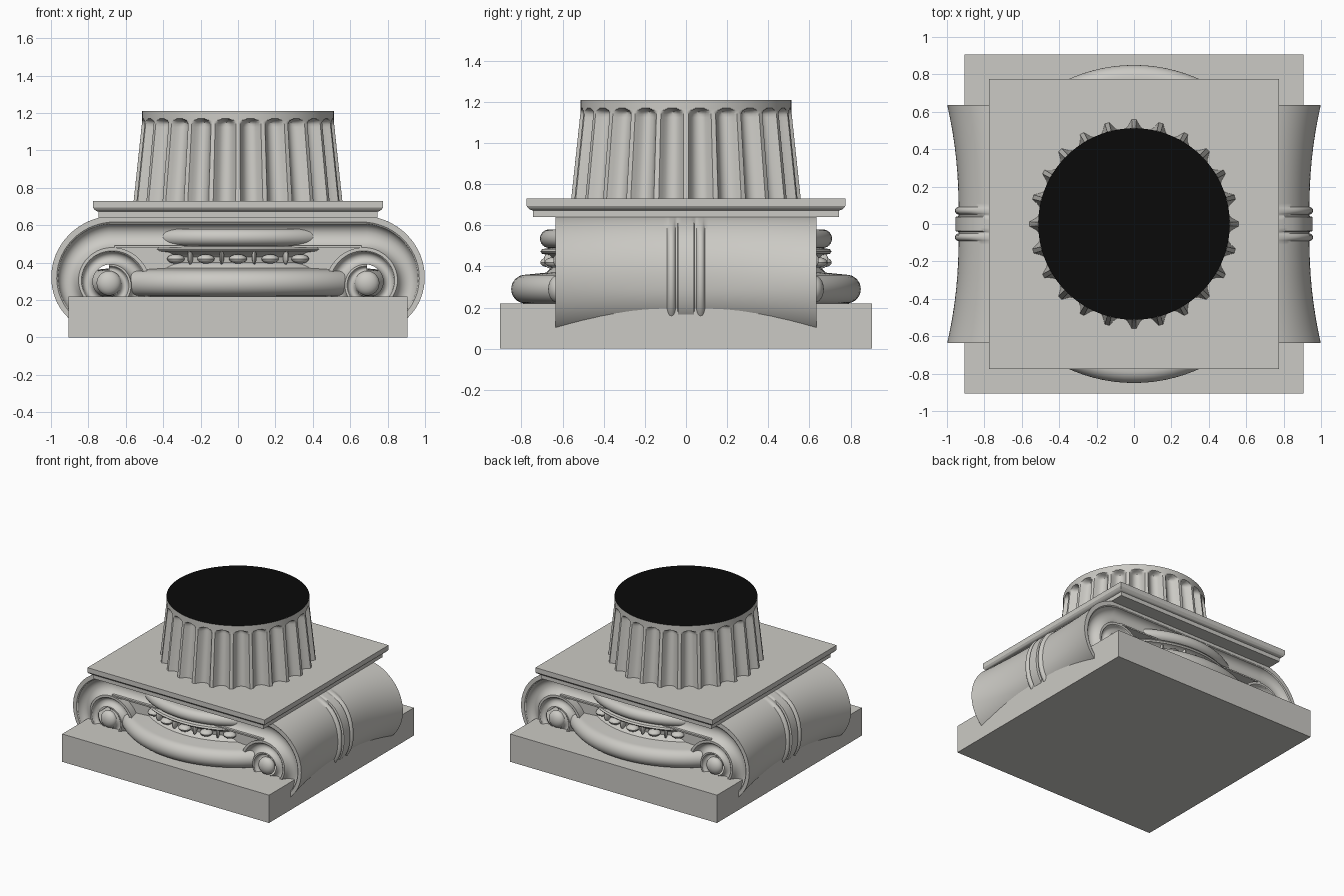
import bpy, bmesh, math
from mathutils import Vector, Matrix
from math import pi, sin, cos, sqrt, exp

if "Cube" in bpy.data.objects:
    bpy.data.objects.remove(bpy.data.objects["Cube"])


def material(name, rgb):
    m = bpy.data.materials.new(name)
    m.diffuse_color = (*rgb, 1)
    m.use_nodes = True
    m.node_tree.nodes["Principled BSDF"].inputs["Base Color"].default_value = m.diffuse_color
    return m


STONE = material("pale stone", (0.60, 0.59, 0.555))
BLACK = material("black cap", (0.003, 0.003, 0.003))


def finish(name, bm, out=None, angle=35):
    """Weld, orient the faces outward, shade and link the object."""
    bmesh.ops.remove_doubles(bm, verts=bm.verts, dist=1e-5)
    bmesh.ops.recalc_face_normals(bm, faces=bm.faces)
    if out:  # open sheet: compare with the wanted outward direction
        bm.normal_update()
        if sum(f.normal.dot(out(f.calc_center_median())) * f.calc_area() for f in bm.faces) < 0:
            bmesh.ops.reverse_faces(bm, faces=bm.faces)
    me = bpy.data.meshes.new(name)
    bm.to_mesh(me)
    bm.free()
    me.materials.append(STONE)
    me.shade_smooth()
    me.set_sharp_from_angle(angle=math.radians(angle))
    ob = bpy.data.objects.new(name, me)
    bpy.context.collection.objects.link(ob)
    return ob


def grid(rows):
    """Quad sheet from rows of points."""
    bm = bmesh.new()
    vs = [[bm.verts.new(p) for p in row] for row in rows]
    for a, b in zip(vs, vs[1:]):
        for i in range(len(a) - 1):
            bm.faces.new((a[i], a[i + 1], b[i + 1], b[i]))
    return bm


def revolve(name, prof, n=96, phase=0.0, k=1.0, angle=35):
    rows = [[(r * k * cos(phase + 2 * pi * i / n), r * k * sin(phase + 2 * pi * i / n), z)
             for i in range(n + 1)] for r, z in prof]
    bm = grid(rows)
    bmesh.ops.remove_doubles(bm, verts=bm.verts, dist=1e-5)
    bmesh.ops.dissolve_degenerate(bm, edges=bm.edges, dist=1e-6)
    return finish(name, bm, angle=angle)


def square(name, prof):
    return revolve(name, prof, 4, pi / 4, sqrt(2), 30)


def box(name, x, y, z0, z1):
    bm = bmesh.new()
    bmesh.ops.create_cube(bm, size=1, matrix=Matrix.Translation((0, 0, (z0 + z1) / 2))
                          @ Matrix.Diagonal((2 * x, 2 * y, z1 - z0, 1)))
    return finish(name, bm)


def arc(r, z, a, n=12, start=-90, end=90):
    return [(r + a * cos(math.radians(start + (end - start) * i / n)),
             z + a * sin(math.radians(start + (end - start) * i / n))) for i in range(n + 1)]


# Plinth, moulded abacus and inner block
box("plinth", 0.905, 0.905, 0, 0.22)
square("abacus", [(0, 0.64), (0.745, 0.64), (0.745, 0.672), (0.757, 0.676), (0.768, 0.684),
                  (0.775, 0.695), (0.775, 0.73), (0, 0.73)])
box("inner_block", 0.66, 0.56, 0.15, 0.64)
box("channel_top", 0.69, 0.634, 0.607, 0.65)
box("channel_lip", 0.66, 0.632, 0.481, 0.492)

# Round cushion: fat lower ring, egg band and upper ring
revolve("cushion_rings", [(0, 0.2), (0.78, 0.2)] + arc(0.78, 0.29, 0.07, 16)
        + [(0.73, 0.365), (0.68, 0.37), (0.665, 0.385), (0.64, 0.40), (0.645, 0.43), (0.67, 0.455),
           (0.70, 0.462), (0.708, 0.472), (0.70, 0.484), (0.665, 0.49)]
        + arc(0.665, 0.535, 0.045) + [(0, 0.58)])
bm = bmesh.new()
for i in range(24):
    for off, size, rad, z in ((0, (0.045, 0.048, 0.025), 0.665, 0.42),
                              (0.5, (0.03, 0.012, 0.04), 0.668, 0.43)):
        m = (Matrix.Rotation(2 * pi * (i + off) / 24, 4, 'Z')
             @ Matrix.Translation((rad, 0, z)) @ Matrix.Diagonal((*size, 1)))
        bmesh.ops.create_uvsphere(bm, u_segments=14, v_segments=8, radius=1, matrix=m)
finish("eggs_and_darts", bm)

# Scrolls: spiral round a centre, starting from the top
CX, CZ, YF = 0.69, 0.29, 0.635
K = math.log(0.36 / 0.19) / (2 * pi)


def spiral(t, scale=1.0):
    r = 0.36 * exp(-K * t) * scale
    return CX + r * sin(t), CZ + r * cos(t)


# Across the scroll: (fraction outer to inner, depth) = rim, hollow, next rim
SECTION = [(0, 0.0), (0.03, 0.0), (0.2, 0.0), (0.25, 0.006), (0.28, 0.024), (0.38, 0.042),
           (0.52, 0.052), (0.68, 0.05), (0.82, 0.04), (0.93, 0.022), (1, 0.0)]


def scroll_face(name, sx, sy):
    rows = []
    for x in (0, 0.35):
        rows.append([(sx * x, sy * (YF - d), 0.65 - 0.17 * s) for s, d in SECTION])
    for i in range(145):
        t = 4 * pi * i / 144
        (xo, zo), (xi, zi) = spiral(t), spiral(t + 2 * pi)
        shallow = min(1, exp(-K * t) * 1.3)
        rows.append([(sx * (xo + (xi - xo) * s), sy * (YF - d * shallow), zo + (zi - zo) * s)
                     for s, d in SECTION])
    finish(name, grid(rows), lambda c: Vector((0, sy, 0)))
    bm = bmesh.new()
    bmesh.ops.create_uvsphere(bm, u_segments=32, v_segments=16, radius=1,
                              matrix=Matrix.Translation((sx * CX, sy * 0.625, CZ))
                              @ Matrix.Diagonal((0.066, 0.045, 0.066, 1)))
    finish(name + "_eye", bm)


# Bolster: waisted roll between front and back scrolls, tied by a belt
def bolster(name, sx):
    ys = [0, 0.02, 0.038, 0.042, 0.05, 0.054, 0.06, 0.07, 0.08, 0.086, 0.092, 0.11,
          0.15, 0.2, 0.27, 0.34, 0.42, 0.5, 0.57, 0.61, YF]
    ys = [-y for y in reversed(ys[1:])] + ys
    rows = []
    for y in ys:
        a = abs(y)
        pinch = 1 - (max(0, a - 0.1) / (YF - 0.1)) ** 2
        belt = 0.016 if a < 0.04 else 0
        if 0.052 < a < 0.09:
            belt = 0.02 * sqrt(max(0, 1 - ((a - 0.071) / 0.019) ** 2))
        row = []
        for i in range(65):
            t = 2 * pi * i / 64
            w = min(1, t / (pi / 2))
            w = w * w * (3 - 2 * w)
            r = 0.36 * exp(-K * t)
            x, z = spiral(t, 1 - 0.2 * pinch * w + belt * min(1, w * 3) / r)
            row.append((sx * x, y, z))
        rows.append(row)
    finish(name, grid(rows), lambda c: Vector((c.x - sx * CX, 0, c.z - CZ)), 40)


for sx, side in ((-1, "left"), (1, "right")):
    bolster(side + "_bolster", sx)
    for sy, end in ((-1, "front"), (1, "back")):
        scroll_face(f"{side}_{end}_scroll", sx, sy)

# Fluted shaft: 24 hollows with arched heads under a plain band
FL, STEP = 24, 12
rows = []
for z in [0.70, 0.85, 1.0, 1.10, 1.125, 1.14, 1.15, 1.157, 1.162, 1.166, 1.17, 1.21]:
    base = 0.558 + (0.512 - 0.558) * min(1, (z - 0.73) / 0.43)
    row = []
    for i in range(FL * STEP + 1):
        u = (i % STEP) / STEP            # 0 = middle of a rib
        v = abs(u - 0.5) / 0.36          # 0 = middle of a hollow
        head = 1.168 - 0.018 * min(1, v) ** 2
        fade = min(1, max(0, (head - z) / 0.02))
        depth = 0.052 * sqrt(max(0, 1 - v * v)) * sqrt(fade)
        a = 2 * pi * i / (FL * STEP)
        row.append(((base - depth) * cos(a), (base - depth) * sin(a), z))
    rows.append(row)
finish("fluted_shaft", grid(rows), lambda c: Vector((c.x, c.y, 0)), 40)

# Black disc closing the shaft
bm = bmesh.new()
bmesh.ops.create_circle(bm, cap_ends=True, segments=96, radius=0.512,
                        matrix=Matrix.Translation((0, 0, 1.21)))
cap = finish("shaft_top", bm, lambda c: Vector((0, 0, 1)))
cap.data.materials[0] = BLACK
